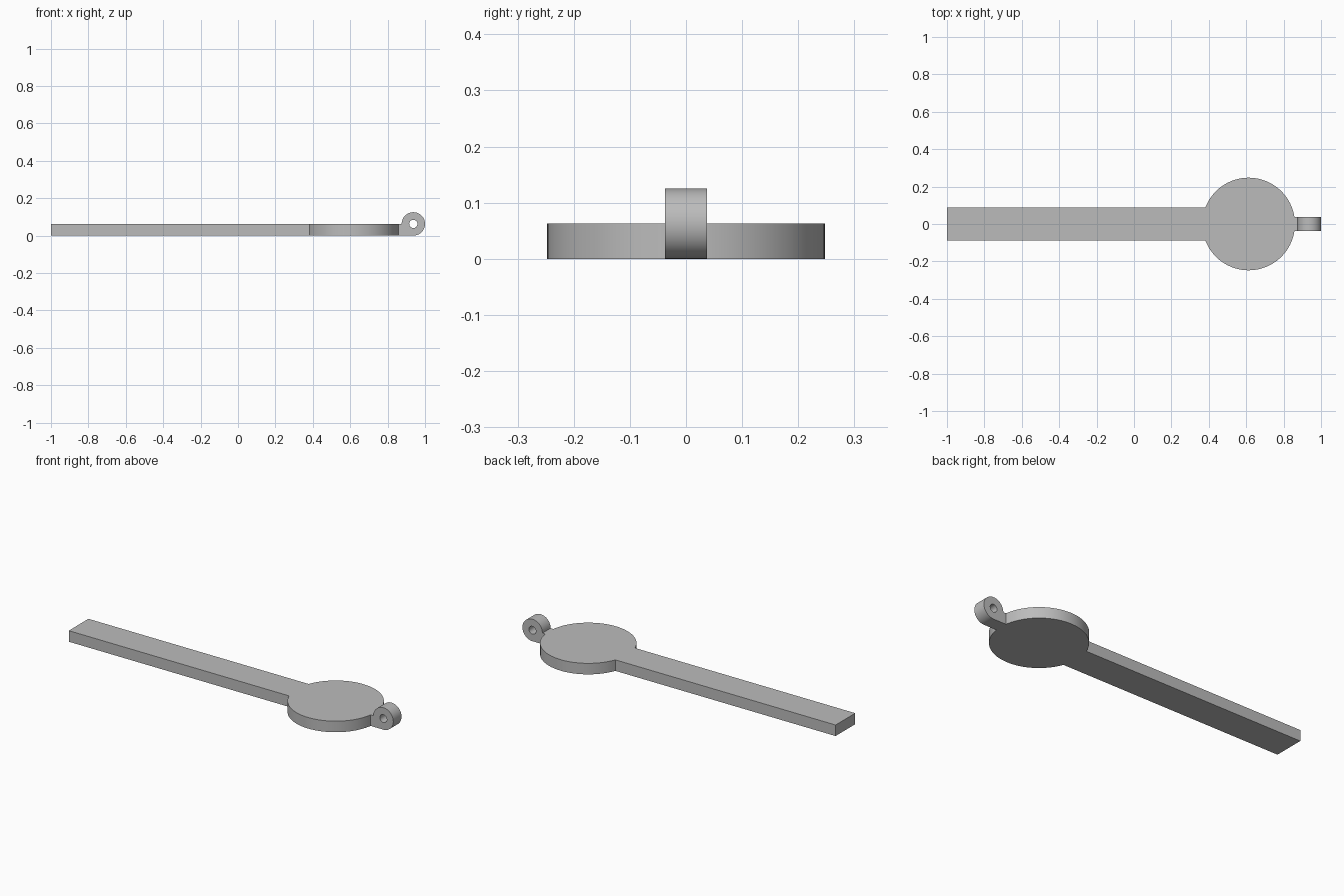
import bpy, bmesh, math
from math import cos, sin, pi
from mathutils import Matrix

if "Cube" in bpy.data.objects:
    bpy.data.objects.remove(bpy.data.objects["Cube"], do_unlink=True)

grey = bpy.data.materials.new("plain grey")
grey.use_nodes = True
colour = (0.5, 0.5, 0.5, 1)
grey.diffuse_color = colour
grey.node_tree.nodes["Principled BSDF"].inputs["Base Color"].default_value = colour

THICK = 0.0625          # plate thickness, also the eye radius
DISC_X, DISC_R = 0.613, 0.2475
HANDLE_HALF = 0.088
EYE_X, EYE_HALF, HOLE_R = 1 - THICK, 0.037, 0.022


def arc(cx, cy, r, start, end, n):
    return [(cx + r * cos(start + (end - start) * i / n),
             cy + r * sin(start + (end - start) * i / n)) for i in range(n + 1)]


def extrude_outline(name, loops, half_depth, matrix):
    """Fill flat loops (inner ones become holes) and give them depth."""
    curve = bpy.data.curves.new(name, "CURVE")
    curve.dimensions = "2D"
    curve.fill_mode = "BOTH"
    curve.extrude = half_depth
    for pts in loops:
        spline = curve.splines.new("POLY")
        spline.points.add(len(pts) - 1)
        for p, (x, y) in zip(spline.points, pts):
            p.co = (x, y, 0, 1)
        spline.use_cyclic_u = True
    temp = bpy.data.objects.new(name + "_outline", curve)
    bpy.context.collection.objects.link(temp)
    bpy.context.view_layer.update()
    mesh = bpy.data.meshes.new_from_object(
        temp.evaluated_get(bpy.context.evaluated_depsgraph_get()))
    bpy.data.objects.remove(temp, do_unlink=True)

    # Weld the caps to the walls
    bm = bmesh.new()
    bm.from_mesh(mesh)
    bmesh.ops.remove_doubles(bm, verts=bm.verts, dist=1e-5)
    bmesh.ops.transform(bm, matrix=matrix, verts=bm.verts)
    bmesh.ops.recalc_face_normals(bm, faces=bm.faces)
    bm.to_mesh(mesh)
    bm.free()
    mesh.name = name
    mesh.materials.clear()
    mesh.materials.append(grey)
    obj = bpy.data.objects.new(name, mesh)
    bpy.context.collection.objects.link(obj)
    bpy.ops.object.select_all(action="DESELECT")
    obj.select_set(True)
    bpy.context.view_layer.objects.active = obj
    bpy.ops.object.shade_smooth_by_angle(angle=math.radians(30))
    return obj


# Flat handle running into a round disc
join = pi - math.asin(HANDLE_HALF / DISC_R)
paddle = arc(DISC_X, 0, DISC_R, -join, join, 96)
paddle += [(-1, HANDLE_HALF), (-1, -HANDLE_HALF)]
extrude_outline("handle_and_disc", [paddle], THICK / 2,
                Matrix.Translation((0, 0, THICK / 2)))

# Upright eye with a pin hole and a short web back to the disc
web_x = DISC_X + math.sqrt(DISC_R ** 2 - EYE_HALF ** 2)
eye = arc(EYE_X, THICK, THICK, pi, -pi / 2, 48)
eye += [(web_x, 0), (web_x, THICK)]
hole = arc(EYE_X, THICK, HOLE_R, 0, 2 * pi, 32)[:-1]
extrude_outline("hinge_eye", [eye, hole], EYE_HALF,
                Matrix.Rotation(pi / 2, 4, "X"))
